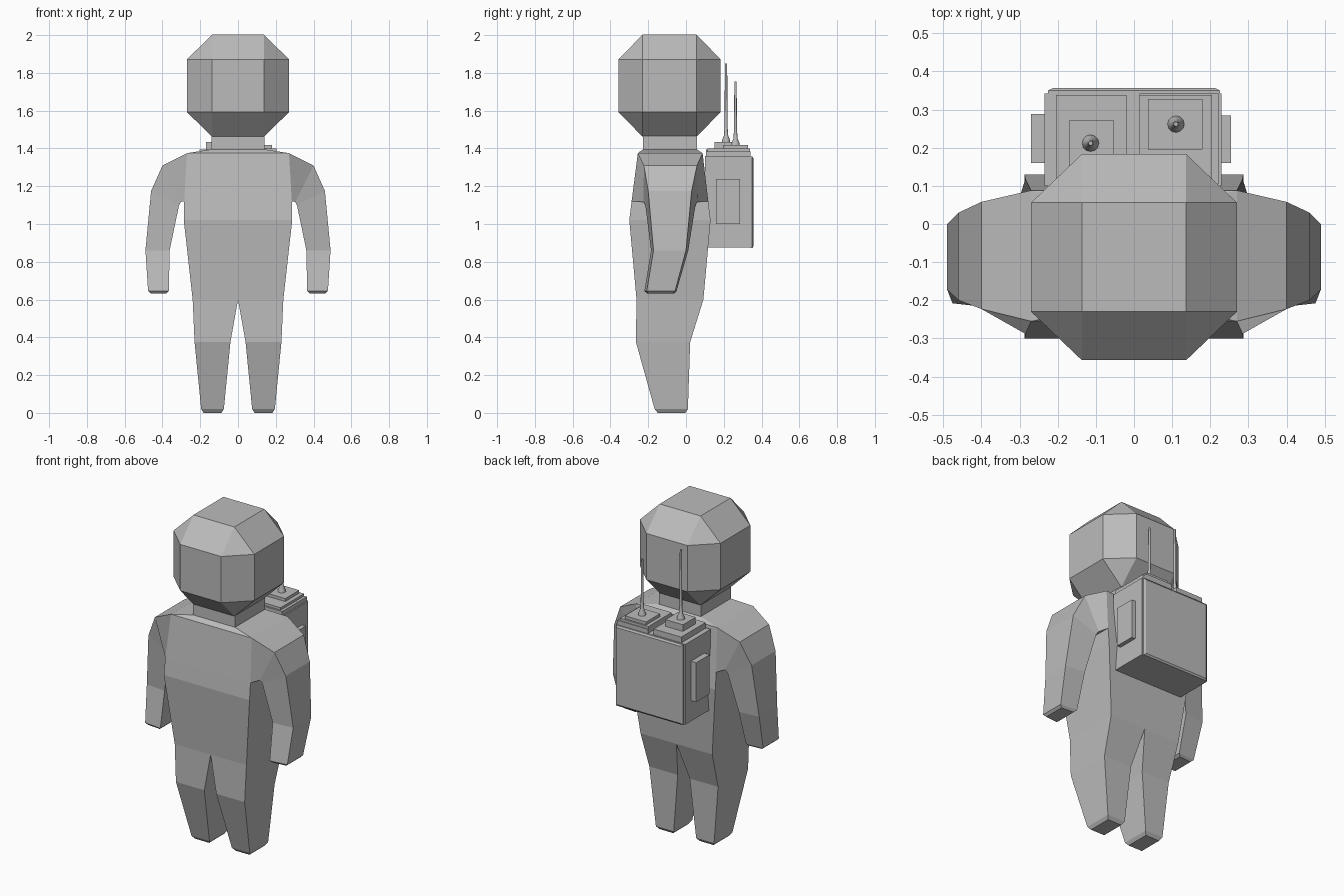
import bpy, bmesh, math

if "Cube" in bpy.data.objects:
    bpy.data.objects.remove(bpy.data.objects["Cube"])

grey = bpy.data.materials.new("suit grey")
grey.diffuse_color = (0.5, 0.5, 0.5, 1)
grey.use_nodes = True
grey.node_tree.nodes["Principled BSDF"].inputs["Base Color"].default_value = grey.diffuse_color


def make(name, bm, mirror=False):
    bmesh.ops.recalc_face_normals(bm, faces=bm.faces)
    me = bpy.data.meshes.new(name)
    bm.to_mesh(me)
    bm.free()
    me.materials.append(grey)
    ob = bpy.data.objects.new(name, me)
    bpy.context.collection.objects.link(ob)
    if mirror:
        ob.modifiers.new("mirror", 'MIRROR').use_mirror_merge = False
    return ob


def loft(name, rings, start=True, end=True, mirror=False):
    """Skin a list of equal-length point rings."""
    bm = bmesh.new()
    vs = [[bm.verts.new(p) for p in r] for r in rings]
    n = len(vs[0])
    for a, b in zip(vs, vs[1:]):
        for i in range(n):
            j = (i + 1) % n
            bm.faces.new((a[i], a[j], b[j], b[i]))
    if start:
        bm.faces.new(vs[0][::-1])
    if end:
        bm.faces.new(vs[-1])
    return make(name, bm, mirror)


def rect(x0, x1, y0, y1, z):
    return [(x0, y0, z), (x1, y0, z), (x1, y1, z), (x0, y1, z)]


def box(name, x0, x1, y0, y1, z0, z1):
    return loft(name, [rect(x0, x1, y0, y1, z0), rect(x0, x1, y0, y1, z1)])


# Helmet: cube with wide chamfers on every edge and corner
bm = bmesh.new()
for sx in (-1, 1):
    for sy in (-1, 1):
        for sz in (-1, 1):
            for k in range(3):
                p = [0.137, 0.143, 0.14]
                p[k] = 0.27
                bm.verts.new((sx * p[0], sy * p[1] - 0.087, sz * p[2] + 1.732))
bmesh.ops.convex_hull(bm, input=bm.verts)
bmesh.ops.dissolve_limit(bm, angle_limit=0.02, verts=bm.verts, edges=bm.edges)
make("helmet", bm)

# Torso and neck
loft("torso", [rect(-x, x, y0, y1, z) for x, y0, y1, z in (
    (0.24, -0.262, 0.092, 0.60),
    (0.287, -0.30, 0.13, 1.02),
    (0.285, -0.288, 0.118, 1.12),
    (0.27, -0.255, 0.088, 1.375),
    (0.14, -0.228, 0.058, 1.395),
    (0.14, -0.228, 0.058, 1.50))])

# Legs
loft("leg", [rect(*r) for r in (
    (0.0, 0.24, -0.262, 0.092, 0.60),
    (0.04, 0.23, -0.265, 0.022, 0.375),
    (0.075, 0.195, -0.166, 0.01, 0.02),
    (0.088, 0.182, -0.15, -0.004, 0.0))], start=False, mirror=True)

# Arms: outer edge then inner edge of each section (x, z, y front, y back)
sections = [
    ((0.27, 1.375, -0.255, 0.088), (0.285, 1.12, -0.288, 0.118)),
    ((0.40, 1.31, -0.223, 0.058), (0.303, 1.117, -0.225, 0.06)),
    ((0.46, 1.175, -0.20, 0.03), (0.312, 1.10, -0.215, 0.05)),
    ((0.49, 0.86, -0.172, 0.0), (0.362, 0.86, -0.185, 0.012)),
    ((0.476, 0.645, -0.208, -0.058), (0.366, 0.645, -0.22, -0.05)),
    ((0.462, 0.632, -0.198, -0.068), (0.38, 0.632, -0.205, -0.062))]
loft("arm", [[(o[0], o[2], o[1]), (o[0], o[3], o[1]),
              (i[0], i[3], i[1]), (i[0], i[2], i[1])] for o, i in sections],
     start=False, mirror=True)

# Backpack with rear panel and side pods
box("backpack", -0.235, 0.23, 0.10, 0.342, 0.875, 1.36)
loft("backpack_panel", [[(sx * w, y, z) for sx, z in
                         ((-1, b), (1, b), (1, t), (-1, t))]
                        for w, y, b, t in ((0.225, 0.342, 0.872, 1.358),
                                           (0.225, 0.35, 0.872, 1.358),
                                           (0.212, 0.357, 0.882, 1.348))])
box("left_pod", -0.27, -0.235, 0.16, 0.288, 1.0, 1.238)
box("right_pod", 0.23, 0.255, 0.16, 0.285, 1.0, 1.238)

# Lids and antenna mounts
box("left_lid", -0.205, -0.02, 0.105, 0.338, 1.36, 1.395)
box("right_lid", 0.015, 0.222, 0.105, 0.342, 1.36, 1.385)
box("right_lid_step", 0.015, 0.205, 0.115, 0.338, 1.385, 1.4)
box("left_mount", -0.17, -0.053, 0.15, 0.272, 1.395, 1.435)
box("right_mount", 0.037, 0.18, 0.195, 0.328, 1.4, 1.418)


# Antennas: flared foot, thin rod
def antenna(name, x, y, z0, z1):
    rings = [(0.022, z0), (0.02, z0 + 0.012), (0.011, z0 + 0.035),
             (0.008, z0 + 0.08), (0.006, z1)]
    ob = loft(name, [[(x + r * math.cos(a * math.tau / 12),
                       y + r * math.sin(a * math.tau / 12), z)
                      for a in range(12)] for r, z in rings])
    bpy.context.view_layer.objects.active = ob
    ob.select_set(True)
    bpy.ops.object.shade_smooth_by_angle(angle=math.radians(40))
    ob.select_set(False)


antenna("left_antenna", -0.114, 0.212, 1.435, 1.85)
antenna("right_antenna", 0.11, 0.262, 1.418, 1.755)
